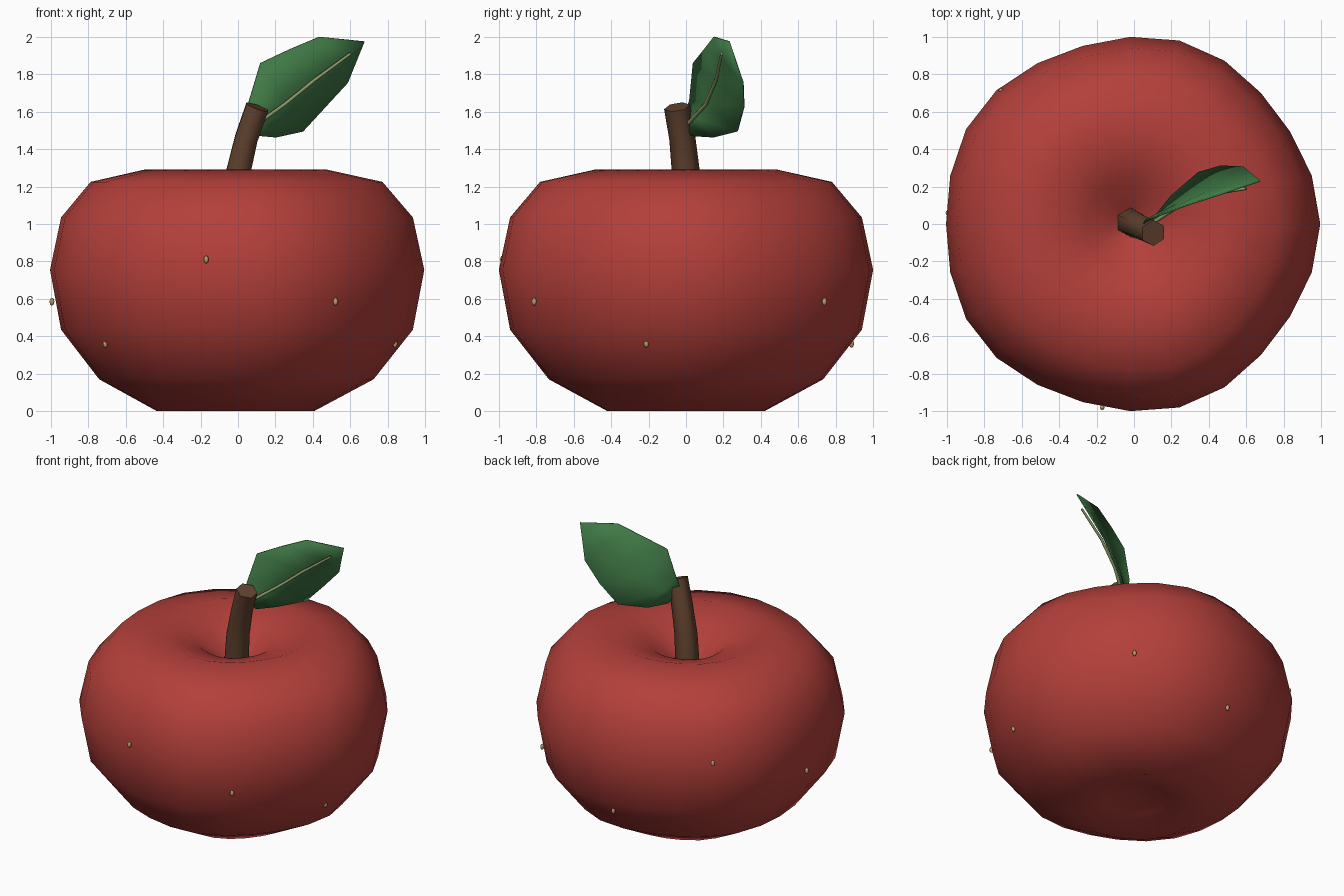
import bpy, bmesh
from math import sin, cos, pi, radians
from mathutils import Vector, Matrix

if "Cube" in bpy.data.objects:
    bpy.data.objects.remove(bpy.data.objects["Cube"])


def make_object(name, bm, color, smooth=True):
    bmesh.ops.recalc_face_normals(bm, faces=bm.faces)
    mesh = bpy.data.meshes.new(name)
    bm.to_mesh(mesh)
    bm.free()
    mat = bpy.data.materials.new(name + "_color")
    mat.diffuse_color = (*color, 1)
    mat.use_nodes = True
    mat.node_tree.nodes["Principled BSDF"].inputs["Base Color"].default_value = mat.diffuse_color
    mesh.materials.append(mat)
    for p in mesh.polygons:
        p.use_smooth = smooth
    obj = bpy.data.objects.new(name, mesh)
    bpy.context.collection.objects.link(obj)
    return obj


def bridge(bm, rings, closed=True):
    for a, b in zip(rings, rings[1:]):
        n = len(a)
        for i in range(n if closed else n - 1):
            j = (i + 1) % n
            bm.faces.new((a[i], a[j], b[j], b[i]))


def fan(bm, ring, point):
    c = bm.verts.new(point)
    for i in range(len(ring)):
        bm.faces.new((ring[i], ring[(i + 1) % len(ring)], c))


def tube(name, path, radii, sides, color, twist=0.0):
    """Tapered tube along a path, capped at both ends."""
    pts = [Vector(p) for p in path]
    bm = bmesh.new()
    rings = []
    for k, (p, r) in enumerate(zip(pts, radii)):
        t = (pts[min(k + 1, len(pts) - 1)] - pts[max(k - 1, 0)]).normalized()
        u = (Vector((1, 0, 0)) - t * t.x).normalized()
        v = t.cross(u)
        rings.append([bm.verts.new(p + r * (u * cos(a) + v * sin(a)))
                      for a in (2 * pi * i / sides + twist for i in range(sides))])
    bridge(bm, rings)
    bm.faces.new(rings[0])
    bm.faces.new(rings[-1])
    obj = make_object(name, bm, color)
    bpy.context.view_layer.objects.active = obj
    obj.select_set(True)
    bpy.ops.object.shade_smooth_by_angle(angle=radians(62))
    obj.select_set(False)
    return obj


# Fruit body: lathed profile with five soft lobes and dimples at both ends
SHIFT = -0.02
profile = [(0.2, 0.06), (0.42, 0.0), (0.733, 0.17), (0.94, 0.435), (1.0, 0.755),
           (0.94, 1.035), (0.78, 1.225), (0.49, 1.29), (0.24, 1.205), (0.08, 1.08)]
bm = bmesh.new()
rings = []
for r, z in profile:
    ring = []
    for i in range(24):
        a = 2 * pi * i / 24
        q = r * (1 + 0.0155 * cos(5 * a))
        ring.append(bm.verts.new((q * cos(a) + SHIFT, q * sin(a), z)))
    rings.append(ring)
bridge(bm, rings)
fan(bm, rings[0], (SHIFT, 0, 0.09))
fan(bm, rings[-1], (SHIFT, 0, 1.04))
make_object("fruit_body", bm, (0.45, 0.05, 0.042))

# Stem
tube("stem", [(-0.02, 0.01, 1.03), (0.0, 0.0, 1.27), (0.045, -0.02, 1.46), (0.103, -0.048, 1.625)],
     [0.08, 0.075, 0.07, 0.07], 6, (0.12, 0.055, 0.028), pi / 6)

# Leaf: rows of upper edge, midrib, lower edge, ending in a tip
rows = [((0.05, 0.0, 1.60), (0.08, 0.0, 1.53), (0.12, 0.03, 1.47)),
        ((0.06, 0.02, 1.66), (0.14, 0.055, 1.565), (0.20, 0.15, 1.463)),
        ((0.12, 0.04, 1.86), (0.25, 0.115, 1.65), (0.345, 0.275, 1.495)),
        ((0.28, 0.10, 1.935), (0.40, 0.175, 1.77), (0.465, 0.31, 1.625)),
        ((0.435, 0.15, 2.0), (0.52, 0.205, 1.87), (0.585, 0.305, 1.755))]
bm = bmesh.new()
strips = [[bm.verts.new(p) for p in row] for row in rows]
bridge(bm, strips, closed=False)
tip = bm.verts.new((0.675, 0.23, 1.975))
for i in range(2):
    bm.faces.new((strips[-1][i], strips[-1][i + 1], tip))
leaf = make_object("leaf", bm, (0.05, 0.19, 0.06))
solid = leaf.modifiers.new("thickness", 'SOLIDIFY')
solid.thickness = 0.008
solid.offset = 0

# Leaf vein along the front of the midrib
tube("leaf_vein", [(0.09, 0.0, 1.525), (0.25, 0.105, 1.64), (0.41, 0.16, 1.77), (0.60, 0.19, 1.91)],
     [0.012, 0.011, 0.01, 0.008], 6, (0.27, 0.33, 0.14))

# Skin speckles spiralling round the body at three heights
levels = [(0.585, 0.976), (0.81, 0.992), (0.36, 0.885)]
for k in range(8):
    z, r = levels[(-k) % 3]
    z, r = [(0.585, 0.976), (0.36, 0.885), (0.81, 0.992)][k % 3]
    a = radians(49.3 + 42.4 * k)
    bm = bmesh.new()
    bmesh.ops.create_uvsphere(bm, u_segments=8, v_segments=6, radius=1,
                              matrix=Matrix.Translation((r * cos(a) + SHIFT, r * sin(a), z))
                              @ Matrix.Diagonal((0.013, 0.013, 0.021, 1)))
    make_object(f"speckle_{k + 1}", bm, (0.5, 0.33, 0.16))
